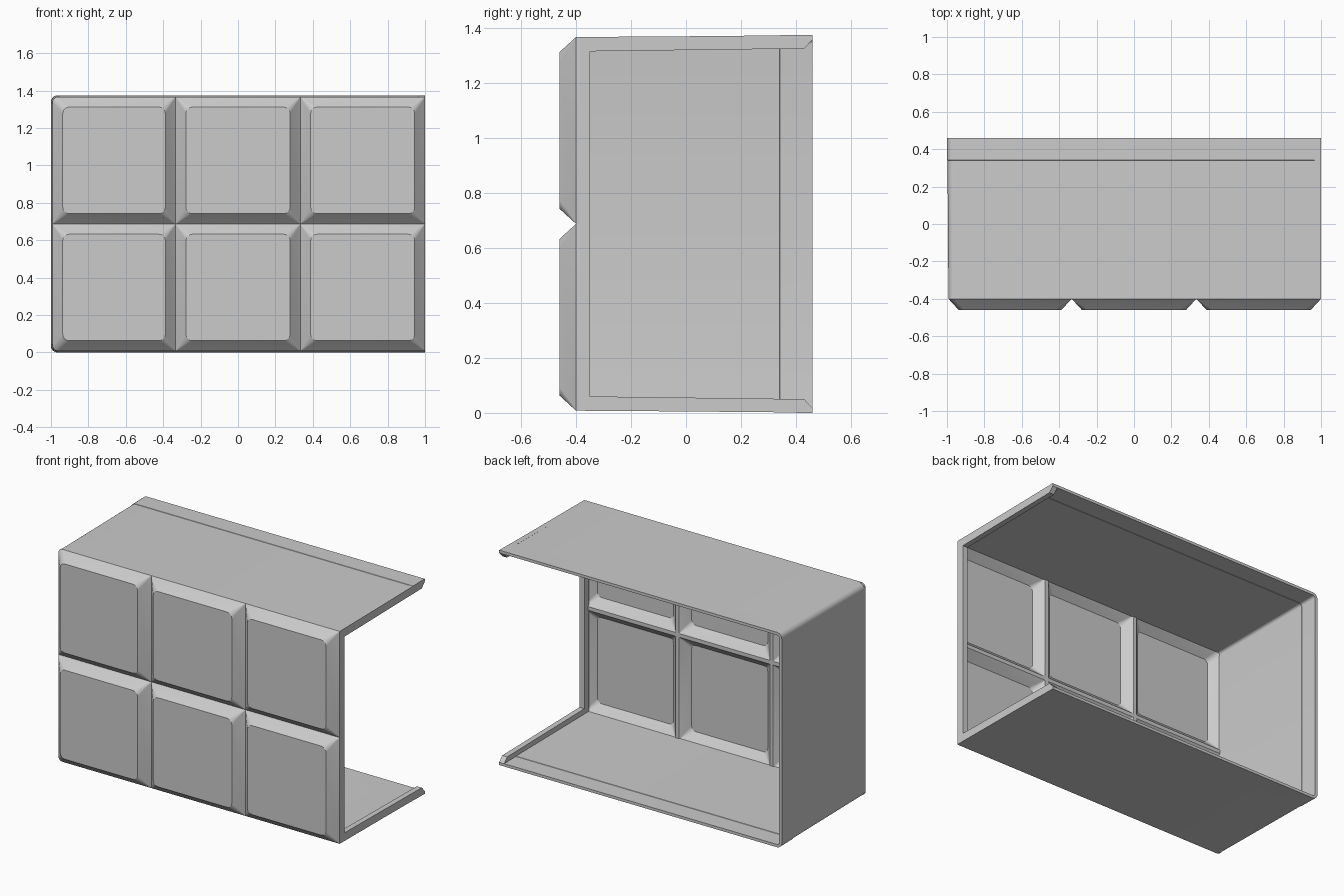
import bpy, bmesh, math
from mathutils import Vector

if "Cube" in bpy.data.objects:
    bpy.data.objects.remove(bpy.data.objects["Cube"])

HEIGHT = 1.375          # overall height
LOW, LEFT = 0.008, -0.992   # shell extents at the front edge
FRONT, FACE, BACK = -0.4, -0.46, 0.46
WALL = 0.018

grey = bpy.data.materials.new("light_grey")
grey.use_nodes = True
grey.diffuse_color = (0.6, 0.6, 0.6, 1)
grey.node_tree.nodes["Principled BSDF"].inputs["Base Color"].default_value = grey.diffuse_color


def loft(bm, rings, cap_start=False, cap_end=False):
    """Bridge equal-length closed rings of points."""
    loops = [[bm.verts.new(p) for p in ring] for ring in rings]
    for a, b in zip(loops, loops[1:]):
        for i in range(len(a)):
            j = (i + 1) % len(a)
            bm.faces.new((a[i], a[j], b[j], b[i]))
    if cap_start:
        bm.faces.new(loops[0])
    if cap_end:
        bm.faces.new(loops[-1])


def finish(name, bm):
    bmesh.ops.remove_doubles(bm, verts=bm.verts, dist=0.00005)
    bmesh.ops.recalc_face_normals(bm, faces=bm.faces)
    mesh = bpy.data.meshes.new(name)
    bm.to_mesh(mesh)
    bm.free()
    mesh.materials.append(grey)
    obj = bpy.data.objects.new(name, mesh)
    bpy.context.collection.objects.link(obj)
    bpy.ops.object.select_all(action="DESELECT")
    obj.select_set(True)
    bpy.context.view_layer.objects.active = obj
    bpy.ops.object.shade_smooth_by_angle(angle=math.radians(30))
    return obj


def arc(cx, cz, r, start, steps=6):
    """Quarter circle in the x-z plane, counter-clockwise from start degrees."""
    angles = [math.radians(start + 90 * i / steps) for i in range(steps + 1)]
    return [(cx + r * math.cos(a), cz + r * math.sin(a)) for a in angles]


def rounded_rect(cell, inset, y, radius, left_radii=None):
    x0, x1, z0, z1 = cell
    x0, x1, z0, z1 = x0 + inset, x1 - inset, z0 + inset, z1 - inset
    top_left, low_left = left_radii or (radius, radius)
    pts = arc(x1 - radius, z1 - radius, radius, 0)
    pts += arc(x0 + top_left, z1 - top_left, top_left, 90)
    pts += arc(x0 + low_left, z0 + low_left, low_left, 180)
    pts += arc(x1 - radius, z0 + radius, radius, 270)
    return [(x, y, z) for x, z in pts]


# Front panels: hollow chamfered pillows, two rows of three
columns = [LEFT, -1 / 3, 1 / 3, 1]
rows = [LOW, HEIGHT / 2, HEIGHT - LOW]
row_names = ["lower", "upper"]
column_names = ["right", "middle", "left"]
for r in range(2):
    for c in range(3):
        cell = (columns[c], columns[c + 1], rows[r], rows[r + 1])
        corner = [0.03 if c == 0 and r == k else 0.001 for k in (1, 0)]
        bm = bmesh.new()
        rim = rounded_rect(cell, 0, FRONT + 0.012, 0.001, corner)
        loft(bm, [rim,
                  rounded_rect(cell, 0, FRONT, 0.001, corner),
                  rounded_rect(cell, 0.055, FACE, 0.035)], cap_end=True)
        loft(bm, [rim,
                  rounded_rect(cell, 0.012, FRONT + 0.012, 0.001, corner),
                  rounded_rect(cell, 0.064, FACE + WALL, 0.03)], cap_end=True)
        finish(f"{row_names[r]}_{column_names[c]}_panel", bm)


# Top, bottom and closed end wall: one thin C-shaped shell with a slight flare
def shell_ring(y, grow):
    low, left, radius = LOW - grow, LEFT - grow, 0.035
    high = HEIGHT - low

    def path(t):
        r = radius - t
        return ([(1, high - t)]
                + arc(left + radius, high - radius, r, 90)
                + arc(left + radius, low + radius, r, 180)
                + [(1, low + t)])

    return [(x, y, z) for x, z in path(0) + path(WALL)[::-1]]


bm = bmesh.new()
loft(bm, [shell_ring(FRONT, 0), shell_ring(0.34, 0.005),
          shell_ring(0.342, 0.007), shell_ring(BACK, 0.008)],
     cap_start=True, cap_end=True)
finish("outer_shell", bm)

# Raised flange around the open end, chamfered where it meets the back
half = [(BACK, 0.001), (FRONT, LOW + 0.001)]
inner_half = [(-0.35, 0.06), (0.43, 0.05), (BACK, 0.018)]
outer = half + [(y, HEIGHT - z) for y, z in half[::-1]]
inner = [(y, HEIGHT - z) for y, z in inner_half[::-1]] + inner_half
bm = bmesh.new()
loft(bm, [[(x, y, z) for y, z in outer + inner] for x in (0.965, 1)],
     cap_start=True, cap_end=True)
finish("open_end_flange", bm)
